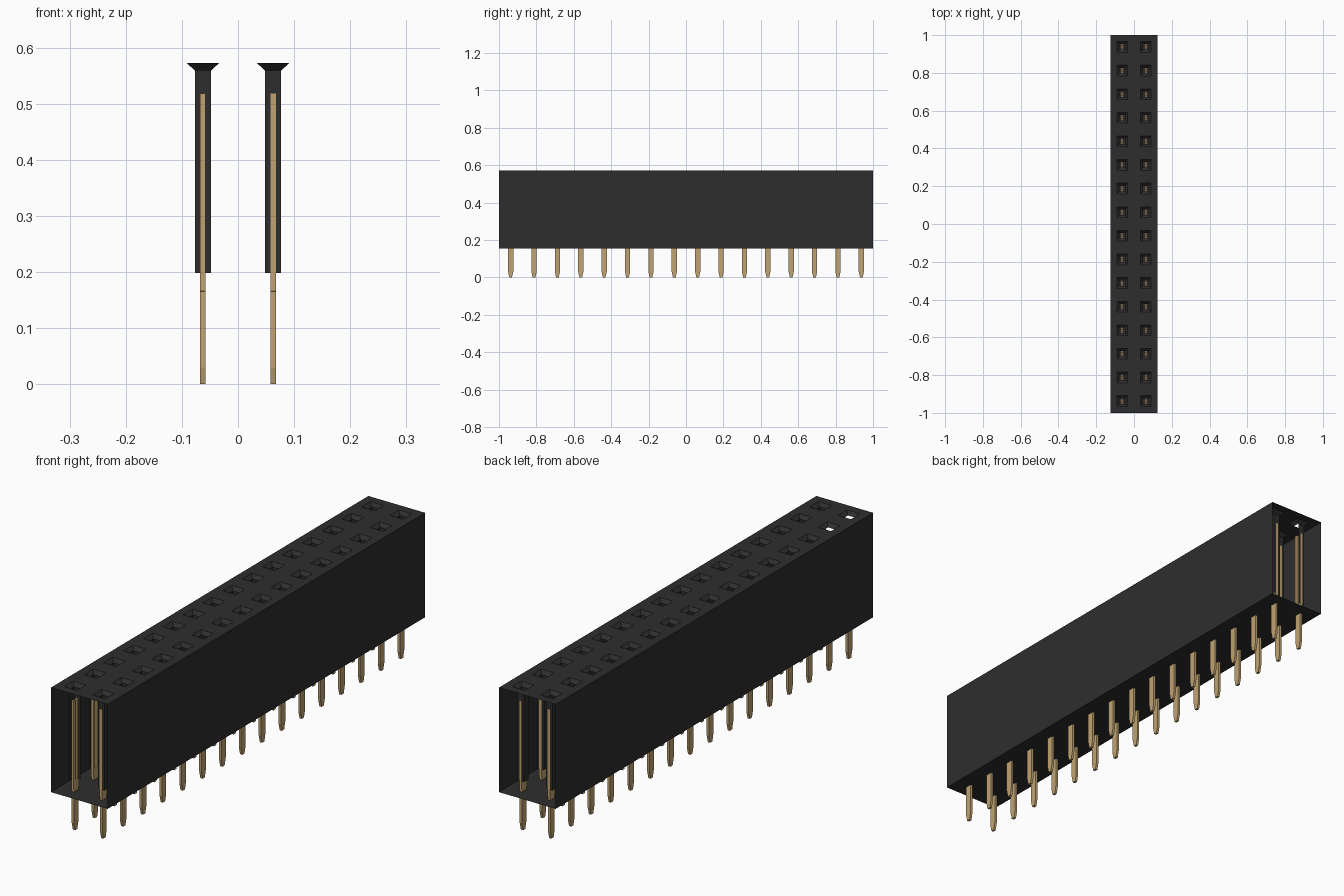
import bpy, bmesh

cube = bpy.data.objects.get("Cube")
if cube:
    bpy.data.objects.remove(cube)

COUNT, PITCH = 16, 0.125
HALF_W, HALF_L = 0.125, 1.0
TOP, BOTTOM = 0.572, 0.155
MOUTH, BORE = 0.0285, 0.0145        # half sizes of socket entry and bore
FUNNEL_Z, BORE_Z = 0.559, 0.198
ROWS = (-PITCH / 2, PITCH / 2)
STATIONS = [(i - (COUNT - 1) / 2) * PITCH for i in range(COUNT)]


def material(name, color, roughness):
    m = bpy.data.materials.new(name)
    m.use_nodes = True
    m.diffuse_color = color
    node = m.node_tree.nodes["Principled BSDF"]
    node.inputs["Base Color"].default_value = color
    node.inputs["Roughness"].default_value = roughness
    return m


black = material("black plastic", (0.027, 0.027, 0.027, 1), 0.6)
gold = material("pale gold metal", (0.53, 0.37, 0.17, 1), 0.5)


def finish(name, bm, mat):
    mesh = bpy.data.meshes.new(name)
    bm.to_mesh(mesh)
    bm.free()
    mesh.materials.append(mat)
    ob = bpy.data.objects.new(name, mesh)
    bpy.context.scene.collection.objects.link(ob)
    return ob


def face(bm, points):
    return bm.faces.new([bm.verts.new(p) for p in points])


def square(x, y, h, z):
    return [(x - h, y - h, z), (x + h, y - h, z), (x + h, y + h, z), (x - h, y + h, z)]


# Housing: thin open-ended sleeve with a perforated top
bm = bmesh.new()
for s in (-1, 1):
    x = s * HALF_W
    face(bm, [(x, -s * HALF_L, BOTTOM), (x, s * HALF_L, BOTTOM),
              (x, s * HALF_L, TOP), (x, -s * HALF_L, TOP)])
face(bm, [(-HALF_W, HALF_L, BOTTOM), (HALF_W, HALF_L, BOTTOM),
          (HALF_W, -HALF_L, BOTTOM), (-HALF_W, -HALF_L, BOTTOM)])
xs = [-HALF_W] + [r + d for r in ROWS for d in (-MOUTH, MOUTH)] + [HALF_W]
ys = [-HALF_L] + [t + d for t in STATIONS for d in (-MOUTH, MOUTH)] + [HALF_L]
for i in range(len(xs) - 1):
    for j in range(len(ys) - 1):
        if i % 2 and j % 2:
            continue                # socket opening
        face(bm, [(xs[i], ys[j], TOP), (xs[i + 1], ys[j], TOP),
                  (xs[i + 1], ys[j + 1], TOP), (xs[i], ys[j + 1], TOP)])
bmesh.ops.remove_doubles(bm, verts=bm.verts, dist=0.0001)
finish("housing", bm, black)

# Sockets: flared entries above square bores, some of them partly open
bm = bmesh.new()
for x in ROWS:
    for i, y in enumerate(STATIONS):
        rings = [square(x, y, MOUTH, TOP), square(x, y, BORE, FUNNEL_Z),
                 square(x, y, BORE, BORE_Z)]
        for level in range(2):
            a, b = rings[level], rings[level + 1]
            for k in range(4):
                missing = k in (0, 1) if x < 0 else i in (4, 5, 11)
                if level == 1 and missing:
                    continue
                n = (k + 1) % 4
                face(bm, [a[k], a[n], b[n], b[k]])
bmesh.ops.remove_doubles(bm, verts=bm.verts, dist=0.0001)
finish("sockets", bm, black)

# Contacts: flat forked blade above a pin with a narrowed tip
PIN, TIP, THICK = 0.014, 0.007, 0.005
OUTER, INNER, FORK_Z = 0.0165, 0.005, 0.2
half = [(TIP, 0), (PIN, 0.03), (PIN, 0.165), (OUTER, 0.166),
        (OUTER, 0.518), (INNER, 0.518), (INNER, FORK_Z)]
outline = half + [(-y, z) for y, z in reversed(half)]
bm = bmesh.new()
for x in ROWS:
    for y in STATIONS:
        blade = face(bm, [(x - THICK, y + py, pz) for py, pz in outline])
        out = bmesh.ops.extrude_face_region(bm, geom=[blade])
        moved = [v for v in out["geom"] if isinstance(v, bmesh.types.BMVert)]
        bmesh.ops.translate(bm, verts=moved, vec=(2 * THICK, 0, 0))
bmesh.ops.recalc_face_normals(bm, faces=bm.faces)
finish("contact_pins", bm, gold)
